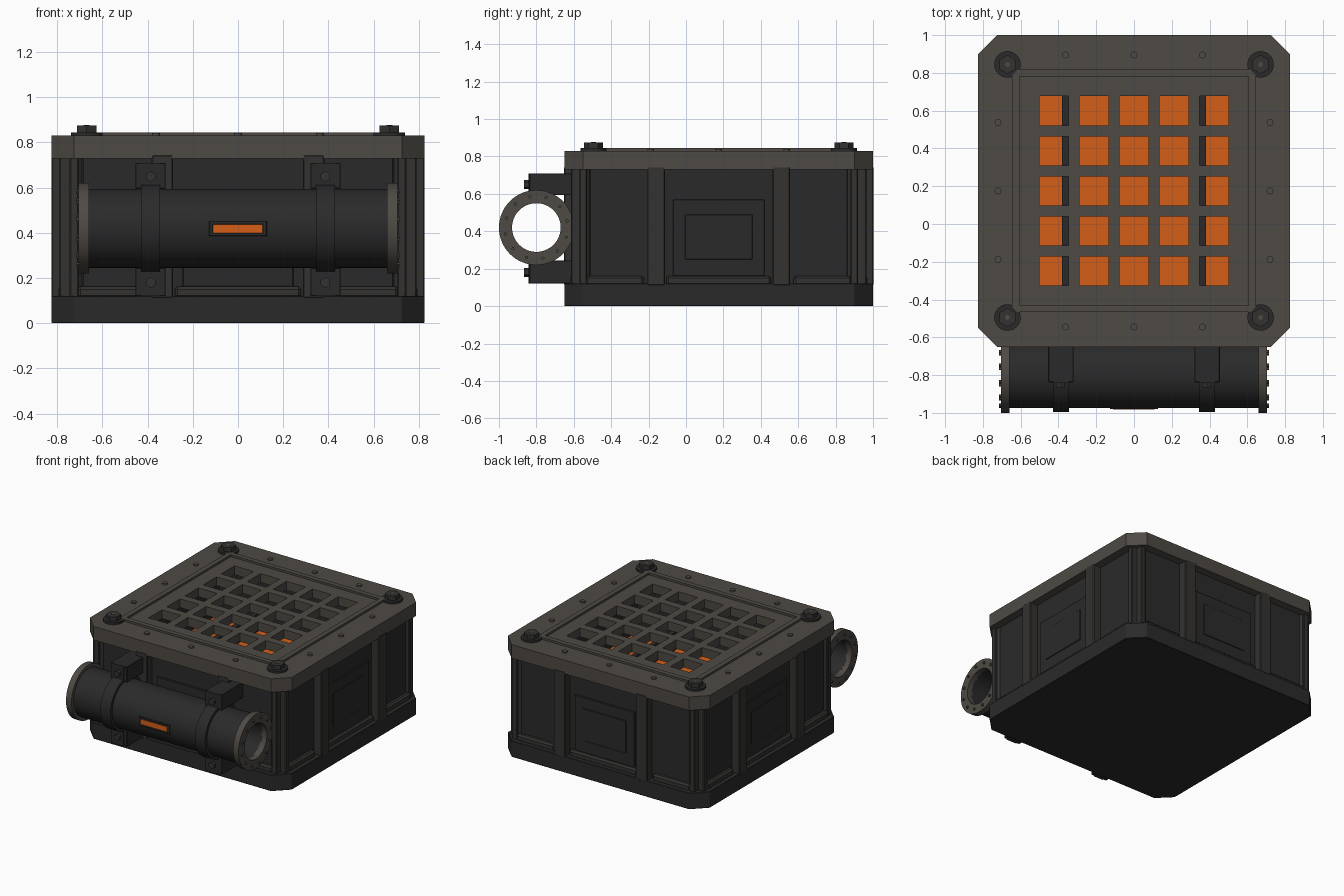
import bpy, bmesh, math
from mathutils import Matrix, Vector

if "Cube" in bpy.data.objects:
    bpy.data.objects.remove(bpy.data.objects["Cube"])

CY = 0.175                      # centre of the square box in y
TY, TZ = -0.80, 0.42            # axis of the tube


def mat(name, rgb):
    m = bpy.data.materials.new(name)
    m.diffuse_color = (*rgb, 1)
    m.use_nodes = True
    m.node_tree.nodes["Principled BSDF"].inputs["Base Color"].default_value = m.diffuse_color
    return m


WARM = mat("warm_grey", (0.077, 0.068, 0.058))
FRAME = mat("frame_grey", (0.033, 0.032, 0.030))
DARK = mat("charcoal", (0.023, 0.023, 0.023))
ORANGE = mat("orange", (0.66, 0.113, 0.009))


def finish(bm, name, m, smooth=False, bevel=0):
    bmesh.ops.recalc_face_normals(bm, faces=bm.faces)
    me = bpy.data.meshes.new(name)
    bm.to_mesh(me)
    bm.free()
    me.materials.append(m)
    ob = bpy.data.objects.new(name, me)
    bpy.context.collection.objects.link(ob)
    if bevel:
        b = ob.modifiers.new("bevel", 'BEVEL')
        b.width, b.segments, b.limit_method = bevel, 1, 'ANGLE'
    if smooth:
        bpy.ops.object.select_all(action='DESELECT')
        bpy.context.view_layer.objects.active = ob
        ob.select_set(True)
        bpy.ops.object.shade_smooth_by_angle(angle=math.radians(35))
    return ob


def add_box(bm, x0, x1, y0, y1, z0, z1, mtx=Matrix()):
    s = Matrix.Diagonal((x1 - x0, y1 - y0, z1 - z0, 1))
    t = Matrix.Translation(((x0 + x1) / 2, (y0 + y1) / 2, (z0 + z1) / 2))
    bmesh.ops.create_cube(bm, size=1, matrix=mtx @ t @ s)


def boxes(name, m, items, mtxs=(Matrix(),), bevel=0):
    bm = bmesh.new()
    for mt in mtxs:
        for b in items:
            add_box(bm, *b, mtx=mt)
    return finish(bm, name, m, bevel=bevel)


def octagon(name, m, h, c, z0, z1, bevel=0):
    """Square prism with chamfered corners."""
    bm = bmesh.new()
    k = h - c
    pts = [(h, -k), (h, k), (k, h), (-k, h), (-h, k), (-h, -k), (-k, -h), (k, -h)]
    f = bm.faces.new([bm.verts.new((x, y + CY, z0)) for x, y in pts])
    r = bmesh.ops.extrude_face_region(bm, geom=[f])
    vs = [v for v in r['geom'] if isinstance(v, bmesh.types.BMVert)]
    bmesh.ops.translate(bm, verts=vs, vec=(0, 0, z1 - z0))
    return finish(bm, name, m, bevel=bevel)


def cut(ob, cutter):
    cutter.hide_render = True
    md = ob.modifiers.new("cut", 'BOOLEAN')
    md.object, md.operation, md.solver = cutter, 'DIFFERENCE', 'EXACT'
    bpy.context.view_layer.objects.active = ob
    bpy.ops.object.modifier_apply(modifier=md.name)
    bpy.data.objects.remove(cutter)


def ring(name, m, rings, n=64):
    """Tube rings round the x axis: (x0, x1, inner radius, outer radius)."""
    bm = bmesh.new()
    for x0, x1, ri, ro in rings:
        loops = []
        for x, r in ((x0, ri), (x0, ro), (x1, ro), (x1, ri)):
            loops.append([bm.verts.new((x, TY + r * math.cos(a), TZ + r * math.sin(a)))
                          for a in (2 * math.pi * i / n for i in range(n))])
        for j in range(4):
            p, q = loops[j], loops[(j + 1) % 4]
            for i in range(n):
                bm.faces.new((p[i], p[(i + 1) % n], q[(i + 1) % n], q[i]))
    return finish(bm, name, m, smooth=True)


def studs(name, m, items, axis='Z', n=6):
    """Short prisms: (centre, radius, length)."""
    rot = {'Z': Matrix(), 'X': Matrix.Rotation(math.pi / 2, 4, 'Y'),
           'Y': Matrix.Rotation(math.pi / 2, 4, 'X')}[axis]
    bm = bmesh.new()
    for c, r, l in items:
        bmesh.ops.create_cone(bm, cap_ends=True, segments=n, radius1=r, radius2=r,
                              depth=l, matrix=Matrix.Translation(c) @ rot)
    return finish(bm, name, m, smooth=n > 8)


# the four sides share one layout: x along the wall, -y outwards
SIDES = [Matrix.Translation((0, CY, 0)) @ Matrix.Rotation(k * math.pi / 2, 4, 'Z')
         for k in range(4)]
DIAGONALS = [s @ Matrix.Rotation(math.pi / 4, 4, 'Z') for s in SIDES]

# base and hollow body
octagon("base", DARK, 0.825, 0.10, 0, 0.12, bevel=0.003)
body = octagon("body", DARK, 0.765, 0.08, 0.10, 0.74)
cut(body, octagon("body_cutter", DARK, 0.72, 0.08, 0.35, 0.9))

# wall pilasters, corner posts, sills and panels
boxes("pilasters", FRAME, [(s * 0.335 - 0.047, s * 0.335 + 0.047, -0.8265, -0.75, 0.11, 0.745)
                           for s in (-1, 1)], SIDES, bevel=0.005)
boxes("corner_posts", FRAME, [(-0.05, 0.05, -1.045, -0.98, 0.11, 0.74),
                              (-0.05, -0.025, -1.068, -1.0, 0.11, 0.74),
                              (0.025, 0.05, -1.068, -1.0, 0.11, 0.74)], DIAGONALS, bevel=0.004)
boxes("corner_ribs", FRAME, [(s * 0.725 - 0.02, s * 0.725 + 0.02, -0.79, -0.70, 0.11, 0.74)
                             for s in (-1, 1)], SIDES, bevel=0.005)
boxes("sills", FRAME, [(-0.28, 0.28, -0.795, -0.75, 0.11, 0.162),
                       (-0.71, -0.40, -0.795, -0.75, 0.11, 0.162),
                       (0.40, 0.71, -0.795, -0.75, 0.11, 0.162)], SIDES, bevel=0.012)
boxes("side_panels", DARK, [(-0.245, 0.245, -0.776, -0.75, 0.16, 0.57)], SIDES, bevel=0.004)
boxes("panel_insets", DARK, [(-0.18, 0.18, -0.781, -0.77, 0.25, 0.49)], SIDES, bevel=0.003)

# glowing floor and rails inside
octagon("glow_floor", ORANGE, 0.715, 0.08, 0.345, 0.37)
boxes("floor_rails", DARK, [(s * 0.362 - 0.018, s * 0.362 + 0.018, CY - 0.7, CY + 0.7, 0.36, 0.50)
                            for s in (-1, 1)])

# lid with a five by five grate
lid = octagon("lid", WARM, 0.825, 0.10, 0.73, 0.83)
cut(lid, boxes("lid_underside_cutter", DARK, [(-0.6, 0.6, CY - 0.6, CY + 0.6, 0.7, 0.765)]))
P, H = 0.212, 0.0775
cells = [(i * P, CY + j * P) for i in range(-2, 3) for j in range(-2, 3)]
cut(lid, boxes("grate_cutter", DARK, [(x - H, x + H, y - H, y + H, 0.74, 0.9) for x, y in cells]))

# raised rim round the grate
rim = octagon("grate_rim", WARM, 0.642, 0.025, 0.825, 0.845)
cut(rim, boxes("rim_cutter", DARK, [(-0.606, 0.606, CY - 0.606, CY + 0.606, 0.8, 0.9)]))

# corner bolts and lid rivets
corners = [(sx * 0.67, CY + sy * 0.67) for sx in (-1, 1) for sy in (-1, 1)]
studs("bolt_washers", DARK, [(Vector((x, y, 0.835)), 0.07, 0.02) for x, y in corners], n=32)
studs("bolt_heads", FRAME, [(Vector((x, y, 0.857)), 0.05, 0.038) for x, y in corners])
studs("bolt_centres", WARM, [(Vector((x, y, 0.876)), 0.013, 0.003) for x, y in corners], n=12)
studs("lid_rivets", WARM, [(mt @ Vector((u, -0.72, 0.833)), 0.018, 0.016)
                           for mt in SIDES for u in (-0.363, 0, 0.363)], n=12)

# tube with end flanges and clamps
ring("tube", DARK, [(-0.67, 0.67, 0.13, 0.175)])
ring("flanges", WARM, [(-0.705, -0.66, 0.13, 0.2), (0.66, 0.705, 0.13, 0.2)])
ring("straps", DARK, [(s * 0.387 - 0.042, s * 0.387 + 0.042, 0.17, 0.196) for s in (-1, 1)])
studs("flange_bolts", WARM, [(Vector((s * 0.706, TY + 0.168 * math.cos(a), TZ + 0.168 * math.sin(a))),
                              0.009, 0.02) for s in (-1, 1)
                             for a in (math.pi * (i + 0.4) / 6 for i in range(12))], 'X')
mounts, tabs, screws = [], [], []
for s in (-1, 1):
    x = s * 0.387
    for z0, z1, zb in ((0.595, 0.71, 0.65), (0.12, 0.245, 0.18)):
        mounts.append((x - 0.067, x + 0.067, -0.838, -0.58, z0, z1))
        tabs.append((x - 0.042, x + 0.042, -0.843, -0.80, z0, z1))
        screws.append((Vector((x, -0.852, zb)), 0.024, 0.026))
boxes("clamp_mounts", DARK, mounts, bevel=0.003)
boxes("clamp_tabs", DARK, tabs)
studs("clamp_screws", FRAME, screws, 'Y')

# lit window on the tube
boxes("window_frame", DARK, [(-0.128, 0.128, -0.980, -0.95, 0.437, 0.452),
                             (-0.128, 0.128, -0.980, -0.95, 0.384, 0.399),
                             (-0.128, -0.11, -0.980, -0.95, 0.384, 0.452),
                             (0.108, 0.128, -0.980, -0.95, 0.384, 0.452)], bevel=0.003)
boxes("window", ORANGE, [(-0.11, 0.108, -0.981, -0.973, 0.399, 0.437)])
